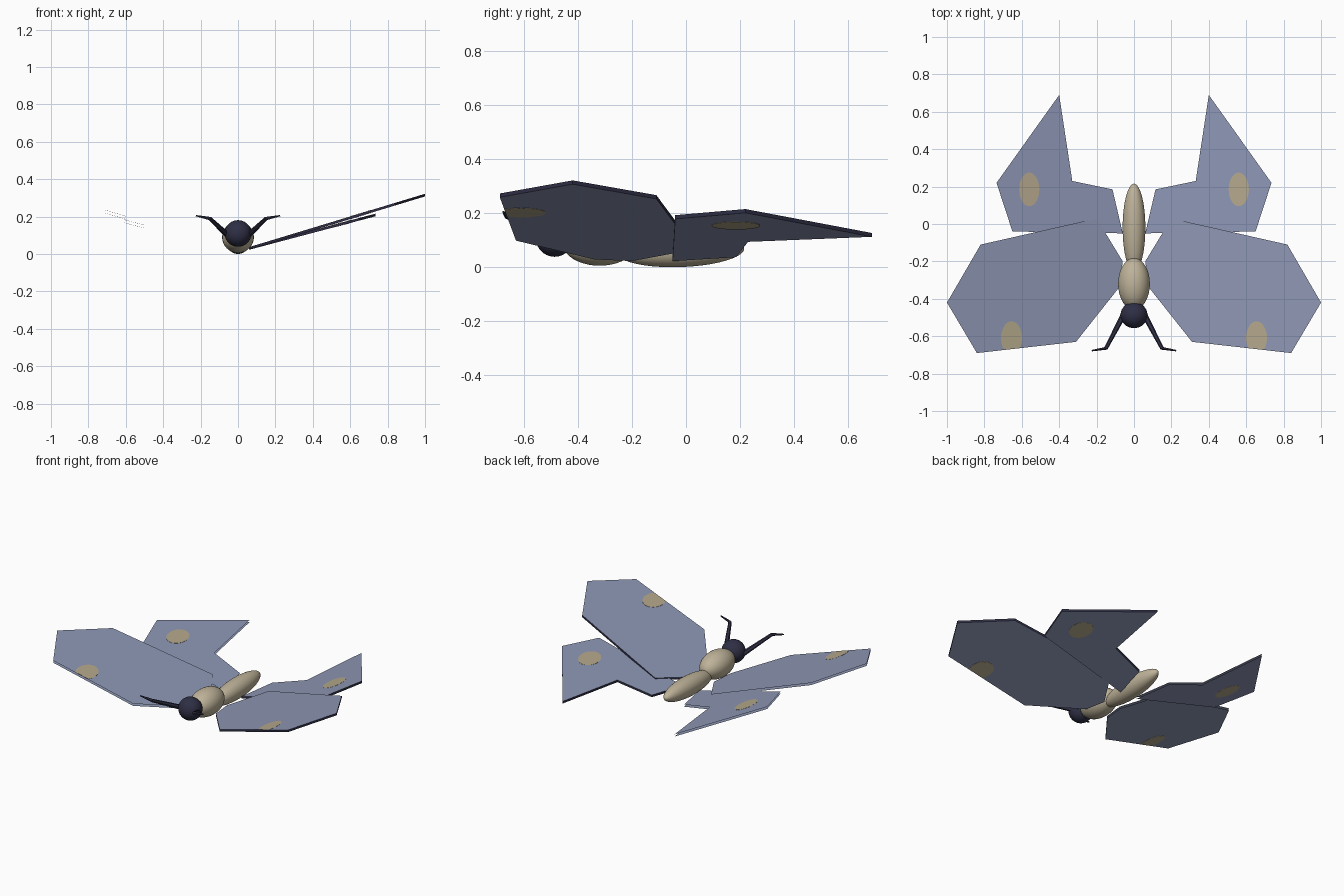
import bpy, bmesh, math
from mathutils import Vector

if "Cube" in bpy.data.objects:
    bpy.data.objects.remove(bpy.data.objects["Cube"])


def material(name, rgb):
    m = bpy.data.materials.new(name)
    m.diffuse_color = (*rgb, 1)
    m.use_nodes = True
    m.node_tree.nodes["Principled BSDF"].inputs["Base Color"].default_value = m.diffuse_color
    return m


WING = material("slate blue", (0.27, 0.31, 0.46))
DARK = material("dark navy", (0.028, 0.028, 0.06))
CREAM = material("warm cream", (0.52, 0.45, 0.32))
SPOT = material("sand spot", (0.46, 0.39, 0.26))


def finish(bm, name, mats, smooth=False):
    me = bpy.data.meshes.new(name)
    bm.to_mesh(me)
    bm.free()
    for m in mats:
        me.materials.append(m)
    for p in me.polygons:
        p.use_smooth = smooth
    ob = bpy.data.objects.new(name, me)
    bpy.context.collection.objects.link(ob)
    return ob


def ellipsoid(name, loc, radii, mat, tilt=0):
    bm = bmesh.new()
    bmesh.ops.create_uvsphere(bm, u_segments=32, v_segments=20, radius=1)
    ob = finish(bm, name, [mat], True)
    ob.location, ob.scale = loc, radii
    ob.rotation_euler.x = tilt
    return ob


def sheet(name, outline, side, z0, slope, thick, mats, rim=True):
    """Flat plan outline lifted onto a sloping plane, with top, bottom and rim."""
    bm = bmesh.new()
    rows = []
    for dz in (thick / 2, -thick / 2):
        rows.append([bm.verts.new((side * x, y, z0 + slope * x + dz))
                     for x, y in outline])
    top, low = rows
    area = sum(a[0] * b[1] - b[0] * a[1]
               for a, b in zip(outline, outline[1:] + outline[:1])) * side
    bm.faces.new(top if area > 0 else top[::-1])
    bm.faces.new(low[::-1] if area > 0 else low)
    if rim:
        n = len(outline)
        for i in range(n):
            j = (i + 1) % n
            q = (top[i], low[i], low[j], top[j])
            f = bm.faces.new(q if area > 0 else q[::-1])
            f.material_index = len(mats) - 1
    return finish(bm, name, mats)


def oval(cx, cy, rx, ry, low=None):
    pts = []
    for i in range(32):
        a = 2 * math.pi * i / 32
        x, y = cx + rx * math.cos(a), cy + ry * math.sin(a)
        pts.append((x, max(y, low(x)) if low else y))
    return pts


# plan outlines for the right side: (x, y)
FORE = [(0.06, -0.20), (0.08, -0.34), (0.31, -0.63), (0.84, -0.69),
        (1.0, -0.42), (0.82, -0.11), (0.20, 0.03)]
HIND = [(0.06, -0.05), (0.65, -0.04), (0.735, 0.22), (0.40, 0.69),
        (0.33, 0.23), (0.115, 0.185)]
FORE_SPOT = oval(0.655, -0.61, 0.056, 0.09,
                 lambda x: -0.628 - 0.113 * (x - 0.31))
HIND_SPOT = oval(0.56, 0.185, 0.054, 0.09)


def antenna(name, side):
    # tapered six-sided rod along a bent path
    path = [(0.04, -0.455, 0.085, 0.017), (0.15, -0.665, 0.19, 0.010),
            (0.225, -0.677, 0.205, 0.004)]
    bm = bmesh.new()
    pts = [Vector((side * x, y, z)) for x, y, z, r in path]
    rings = []
    for i, p in enumerate(pts):
        d = (pts[min(i + 1, 2)] - pts[max(i - 1, 0)]).normalized()
        u = d.cross(Vector((0, 0, 1))).normalized()
        v = u.cross(d)
        r = path[i][3]
        rings.append([bm.verts.new(p + r * (u * math.cos(k * math.pi / 3)
                                            + v * math.sin(k * math.pi / 3)))
                      for k in range(6)])
    for a, b in zip(rings, rings[1:]):
        for k in range(6):
            m = (k + 1) % 6
            bm.faces.new((a[k], a[m], b[m], b[k]))
    bm.faces.new(rings[0])
    bm.faces.new(rings[-1])
    bmesh.ops.recalc_face_normals(bm, faces=bm.faces)
    finish(bm, name, [DARK])


# wings, spots and antennae; only the right wings have a dark rim
for label, s in (("right", 1), ("left", -1)):
    for part, outline, spot, z0, slope in (
            ("forewing", FORE, FORE_SPOT, 0.012, 0.303),
            ("hindwing", HIND, HIND_SPOT, 0.014, 0.265)):
        sheet(f"{label}_{part}", outline, s, z0, slope, 0.014,
              [WING, DARK], rim=s > 0)
        # thin plates just proud of both wing faces
        for face, off in (("upper", 0.008), ("lower", -0.008)):
            sheet(f"{label}_{part}_{face}_spot", spot, s, z0 + off, slope,
                  0.001, [SPOT])
    antenna(f"{label}_antenna", s)

# body
ellipsoid("abdomen", (0, -0.02, 0.062), (0.061, 0.236, 0.061), CREAM,
          math.radians(2))
ellipsoid("thorax", (0, -0.32, 0.09), (0.085, 0.138, 0.084), CREAM)
ellipsoid("head", (0, -0.487, 0.11), (0.072, 0.07, 0.071), DARK)
